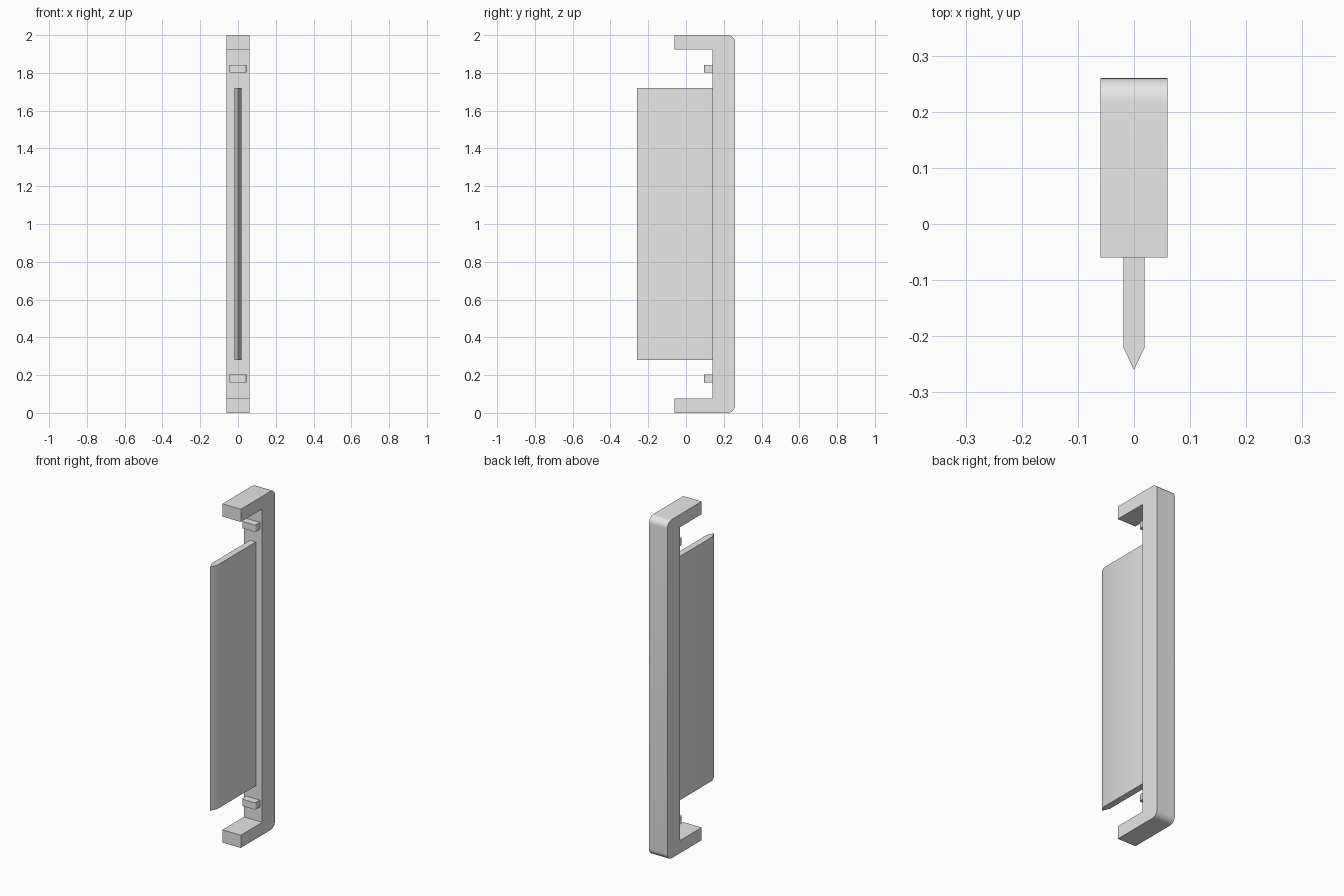
import bpy, bmesh
from math import radians
from mathutils import Vector

cube = bpy.data.objects.get("Cube")
if cube:
    bpy.data.objects.remove(cube, do_unlink=True)

GREY = (0.8, 0.8, 0.8, 1.0)
grey = bpy.data.materials.new("plain grey")
grey.use_nodes = True
grey.diffuse_color = GREY
grey.node_tree.nodes["Principled BSDF"].inputs["Base Color"].default_value = GREY


def extrude_profile(name, points, direction, round_test=None, radius=0, segments=8):
    """Extrude a flat outline, then round the extruded edges that pass round_test."""
    bm = bmesh.new()
    face = bm.faces.new([bm.verts.new(p) for p in points])
    move = Vector(direction)
    result = bmesh.ops.extrude_face_region(bm, geom=[face], use_keep_orig=True)
    bmesh.ops.translate(bm, vec=move, verts=[g for g in result["geom"]
                                            if isinstance(g, bmesh.types.BMVert)])
    if round_test:
        edges = []
        for e in bm.edges:
            a, b = (v.co for v in e.verts)
            if (b - a).cross(move).length < 1e-6 and round_test(a):
                edges.append(e)
        bmesh.ops.bevel(bm, geom=edges, offset=radius, segments=segments,
                        profile=0.5, affect='EDGES')
    bmesh.ops.recalc_face_normals(bm, faces=bm.faces)
    mesh = bpy.data.meshes.new(name)
    bm.to_mesh(mesh)
    bm.free()
    mesh.materials.append(grey)
    obj = bpy.data.objects.new(name, mesh)
    bpy.context.collection.objects.link(obj)
    bpy.ops.object.select_all(action='DESELECT')
    obj.select_set(True)
    bpy.context.view_layer.objects.active = obj
    bpy.ops.object.shade_smooth_by_angle(angle=radians(30))
    return obj


# C-shaped bracket with rounded back corners
HEIGHT, ARM, HALF = 2.0, 0.075, 0.06
FRONT, SPINE, BACK = -0.06, 0.14, 0.26
outline = [(FRONT, 0), (BACK, 0), (BACK, HEIGHT), (FRONT, HEIGHT),
           (FRONT, HEIGHT - ARM), (SPINE, HEIGHT - ARM), (SPINE, ARM), (FRONT, ARM)]
extrude_profile("bracket", [(-HALF, y, z) for y, z in outline], (2 * HALF, 0, 0),
                lambda p: p.y > BACK - 0.01, 0.04)

# Upright blade with a pointed front edge
W, BOTTOM, TOP = 0.019, 0.28, 1.72
blade = [(-W, SPINE), (-W, -0.22), (0, -0.26), (W, -0.22), (W, SPINE)]
extrude_profile("blade", [(x, y, BOTTOM) for x, y in blade], (0, 0, TOP - BOTTOM))

# Small pegs on the spine, above and below the blade
PEG, PEG_FRONT, PEG_HEIGHT = 0.045, 0.096, 0.04
for name, z in (("lower_peg", 0.162), ("upper_peg", 1.798 + PEG_HEIGHT - 0.036)):
    peg = [(-PEG, SPINE), (-PEG, PEG_FRONT), (PEG, PEG_FRONT), (PEG, SPINE)]
    extrude_profile(name, [(x, y, z) for x, y in peg], (0, 0, PEG_HEIGHT),
                    lambda p: p.y < PEG_FRONT + 0.01, 0.012, 5)
